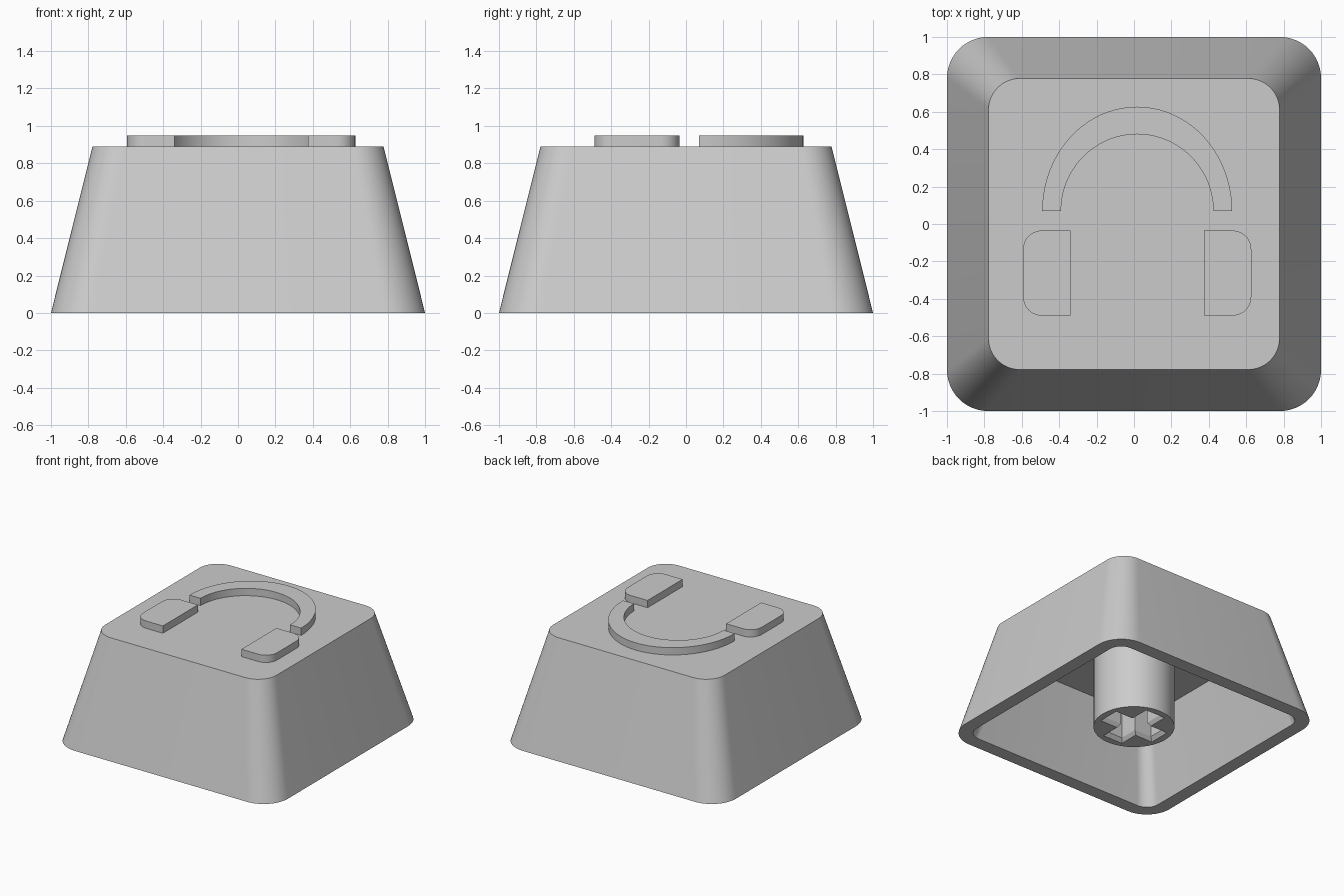
import bpy
import bmesh
from math import sin, cos, pi, radians

cube = bpy.data.objects.get("Cube")
if cube:
    bpy.data.objects.remove(cube, do_unlink=True)

grey = bpy.data.materials.new("plastic_grey")
grey.use_nodes = True
grey.diffuse_color = (0.6, 0.6, 0.6, 1)
grey.node_tree.nodes["Principled BSDF"].inputs["Base Color"].default_value = (0.6, 0.6, 0.6, 1)

CAP_Z, ICON_Z, CEILING = 0.89, 0.95, 0.65
ICON_X = 0.017


def arc(cx, cy, rx, ry, start, end, steps):
    angles = [radians(start + (end - start) * i / steps) for i in range(steps + 1)]
    return [(cx + rx * cos(a), cy + ry * sin(a)) for a in angles]


def rounded_square(half, radius):
    points, c = [], half - radius
    for k, (sx, sy) in enumerate([(1, 1), (-1, 1), (-1, -1), (1, -1)]):
        points += arc(sx * c, sy * c, radius, radius, 90 * k, 90 * k + 90, 12)
    return points


def cross(length, width):
    points = []
    for k in range(4):
        c, s = round(cos(k * pi / 2)), round(sin(k * pi / 2))
        for x, y in [(length, -width), (length, width), (width, width)]:
            points.append((x * c - y * s, x * s + y * c))
    return points


def add_loft(bm, sections):
    """Skin matching outlines given as (points, z); return the vertex rings."""
    rings = [[bm.verts.new((x, y, z)) for x, y in pts] for pts, z in sections]
    for low, high in zip(rings, rings[1:]):
        n = len(low)
        for i in range(n):
            j = (i + 1) % n
            bm.faces.new((low[i], low[j], high[j], high[i]))
    return rings


def finish(bm, name):
    bmesh.ops.recalc_face_normals(bm, faces=bm.faces)
    mesh = bpy.data.meshes.new(name)
    bm.to_mesh(mesh)
    bm.free()
    mesh.materials.append(grey)
    obj = bpy.data.objects.new(name, mesh)
    bpy.context.collection.objects.link(obj)
    bpy.ops.object.select_all(action='DESELECT')
    obj.select_set(True)
    bpy.context.view_layer.objects.active = obj
    bpy.ops.object.shade_smooth_by_angle(angle=radians(30))
    return obj


def plate(name, outline):
    bm = bmesh.new()
    rings = add_loft(bm, [(outline, CAP_Z), (outline, ICON_Z)])
    for ring in rings:
        bm.faces.new(ring)
    finish(bm, name)


# Hollow tapered shell: ceiling, inner wall, bottom rim, outer wall, top
bm = bmesh.new()
shell = add_loft(bm, [
    (rounded_square(0.71, 0.09), CEILING),
    (rounded_square(0.89, 0.11), 0),
    (rounded_square(1.0, 0.22), 0),
    (rounded_square(0.778, 0.167), CAP_Z),
])
bm.faces.new(shell[0])
bm.faces.new(shell[-1])
finish(bm, "keycap_shell")

# Round stem with a cross-shaped socket that has a chamfered mouth
bm = bmesh.new()
circle = arc(0, 0, 0.305, 0.305, 0, 360, 48)[:-1]
post = add_loft(bm, [(circle, CEILING), (circle, 0)])
socket = add_loft(bm, [(cross(0.25, 0.09), 0), (cross(0.225, 0.07), 0.03),
                       (cross(0.225, 0.07), 0.45)])
bm.faces.new(post[0])
bm.faces.new(socket[-1])
mouth = [bm.edges.get((r[i - 1], r[i])) for r in (post[-1], socket[0]) for i in range(len(r))]
bmesh.ops.triangle_fill(bm, edges=mouth, use_beauty=True)
finish(bm, "stem")

# Raised headband
outer = arc(ICON_X, 0.07, 0.508, 0.557, 0, 180, 40)
inner = arc(ICON_X, 0.07, 0.407, 0.41, 180, 0, 40)
plate("headband", outer + inner)

# Raised ear pads, rounded on the outer side
for name, side in (("left_ear_pad", 1), ("right_ear_pad", -1)):
    pad = [(0.357, -0.49)]
    pad += arc(0.51, -0.39, 0.1, 0.1, -90, 0, 10)
    pad += arc(0.51, -0.135, 0.1, 0.1, 0, 90, 10)
    pad += [(0.357, -0.035)]
    plate(name, [(ICON_X + side * x, y) for x, y in pad])
